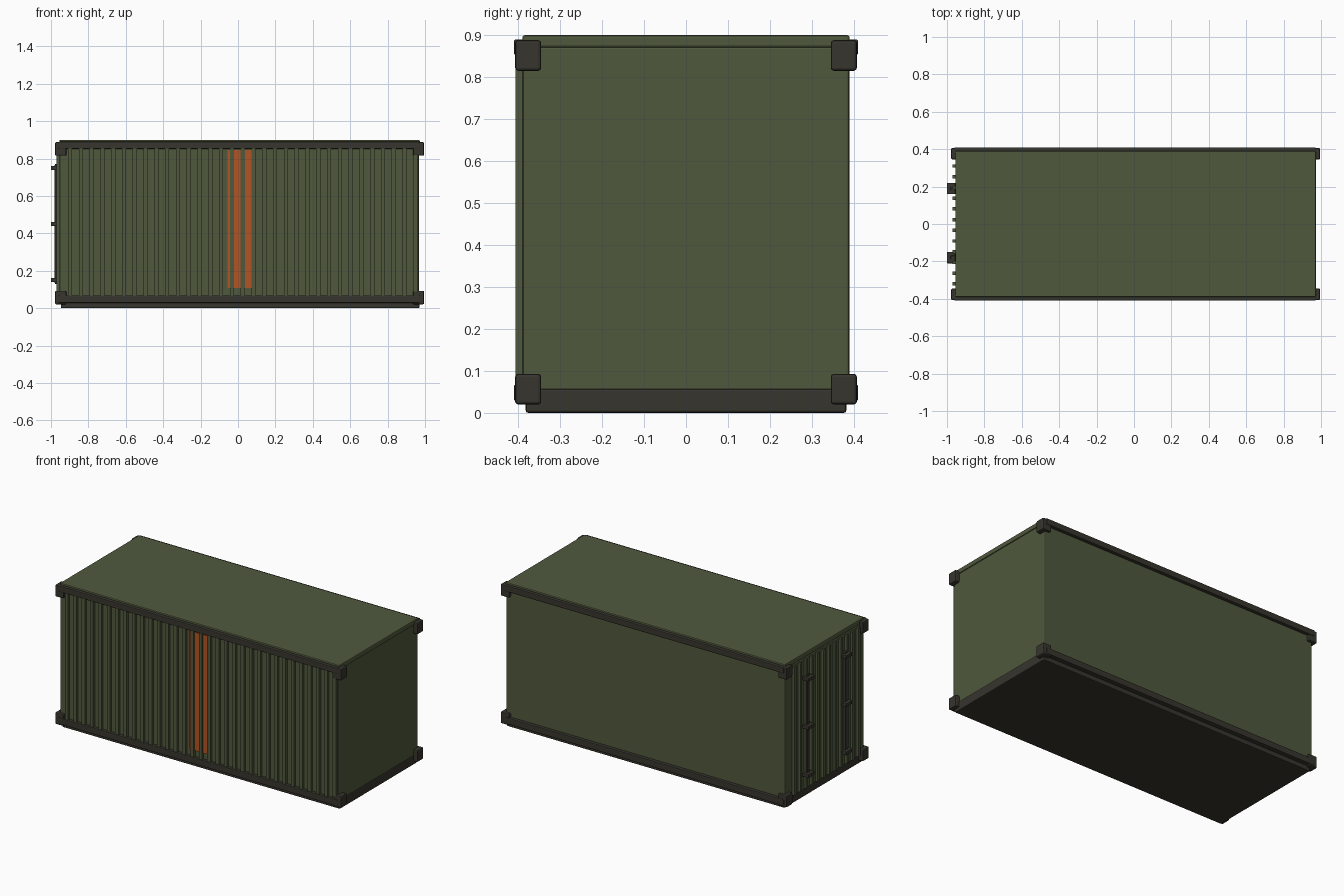
import bpy

if "Cube" in bpy.data.objects:
    bpy.data.objects.remove(bpy.data.objects["Cube"])


def material(name, rgb):
    m = bpy.data.materials.new(name)
    m.diffuse_color = (*rgb, 1)
    m.use_nodes = True
    m.node_tree.nodes["Principled BSDF"].inputs["Base Color"].default_value = m.diffuse_color
    return m


GREEN = material("olive_green", (0.080, 0.098, 0.047))
DARK = material("dark_metal", (0.038, 0.035, 0.027))
ORANGE = material("orange", (0.45, 0.090, 0.018))


def boxes(name, specs, mat, bevel=0.0):
    """One object made of boxes, each given as (x0, x1, y0, y1, z0, z1)."""
    verts, faces = [], []
    for x0, x1, y0, y1, z0, z1 in specs:
        n = len(verts)
        verts += [(x, y, z) for z in (z0, z1)
                  for x, y in ((x0, y0), (x1, y0), (x1, y1), (x0, y1))]
        faces += [(n + 3, n + 2, n + 1, n), (n + 4, n + 5, n + 6, n + 7)]
        faces += [(n + i, n + (i + 1) % 4, n + 4 + (i + 1) % 4, n + 4 + i)
                  for i in range(4)]
    mesh = bpy.data.meshes.new(name)
    mesh.from_pydata(verts, [], faces)
    mesh.materials.append(mat)
    ob = bpy.data.objects.new(name, mesh)
    bpy.context.collection.objects.link(ob)
    if bevel:
        b = ob.modifiers.new("Bevel", 'BEVEL')
        b.width, b.segments = bevel, 2
    return ob


# main shell, roof and floor
boxes("body", [(-0.955, 0.968, -0.39, 0.39, 0.05, 0.875)], GREEN, 0.008)
boxes("roof", [(-0.955, 0.972, -0.39, 0.39, 0.87, 0.90)], GREEN, 0.006)
boxes("floor", [(-0.947, 0.97, -0.382, 0.382, 0.0, 0.058)], DARK, 0.006)

# long side rails, top and bottom, both sides
rails = []
for z0, z1 in ((0.028, 0.068), (0.852, 0.89)):
    rails += [(-0.96, 0.972, -0.41, -0.375, z0, z1),
              (-0.96, 0.972, 0.375, 0.41, z0, z1)]
boxes("side_rails", rails, DARK, 0.005)

# eight corner castings
corners = []
for x0, x1 in ((-0.978, -0.918), (0.935, 0.995)):
    for y0, y1 in ((-0.407, -0.345), (0.345, 0.407)):
        for z0, z1 in ((0.02, 0.093), (0.815, 0.888)):
            corners.append((x0, x1, y0, y1, z0, z1))
boxes("corner_castings", corners, DARK, 0.007)

# vertical corrugation on the front side
step = 0.0577
boxes("front_ribs", [(x - 0.011, x + 0.011, -0.406, -0.385, 0.06, 0.86)
                     for x in (-0.0325 + step * k for k in range(-15, 18))], GREEN)

# corrugation on the door end
boxes("door_ribs", [(-0.971, -0.95, y - 0.009, y + 0.009, 0.06, 0.86)
                    for y in (0.31 - 0.0573 * k for k in range(12))], GREEN)

# painted stripe in the front corrugation
boxes("orange_stripe", [(-0.055, 0.075, -0.398, -0.3895, 0.107, 0.845)], ORANGE)

# door lock bars with brackets
bars, brackets = [], []
for y in (0.19, -0.18):
    bars.append((-0.98, -0.955, y - 0.011, y + 0.011, 0.13, 0.77))
    for z in (0.15, 0.45, 0.75):
        brackets.append((-1.0, -0.955, y - 0.03, y + 0.03, z - 0.011, z + 0.011))
boxes("lock_bars", bars, DARK, 0.004)
boxes("lock_brackets", brackets, DARK, 0.003)
